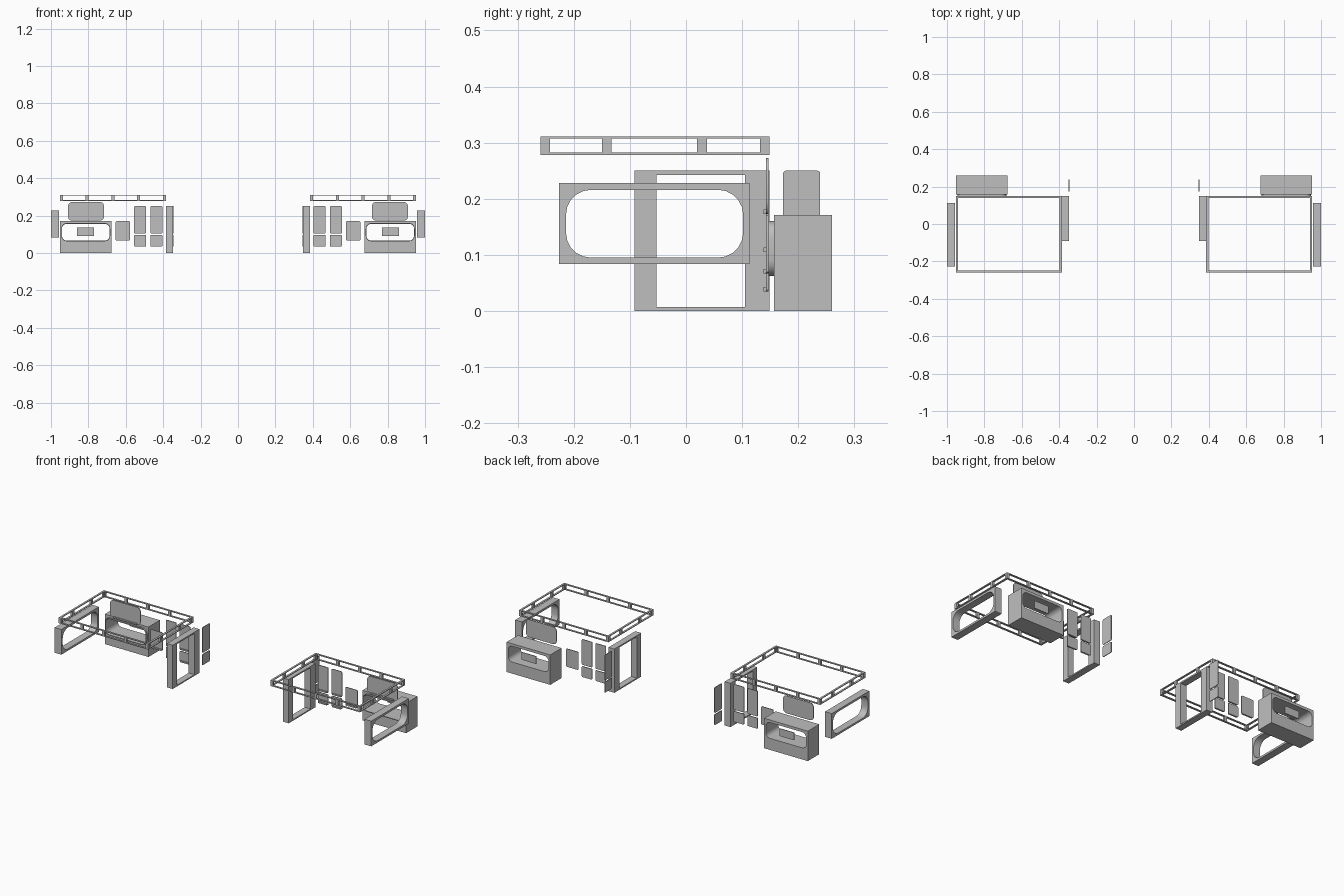
import bpy, bmesh, math

cube = bpy.data.objects.get("Cube")
if cube:
    bpy.data.objects.remove(cube, do_unlink=True)

grey = bpy.data.materials.new("plain_grey")
grey.use_nodes = True
COLOUR = (0.52, 0.52, 0.52, 1)
grey.diffuse_color = COLOUR
grey.node_tree.nodes["Principled BSDF"].inputs["Base Color"].default_value = COLOUR


def outline(u0, u1, v0, v1, radius=0, steps=1):
    """Rectangle outline; one step chamfers the corners, more steps round them."""
    if not radius:
        return [(u0, v0), (u1, v0), (u1, v1), (u0, v1)]
    corners = [(u1 - radius, v1 - radius), (u0 + radius, v1 - radius),
               (u0 + radius, v0 + radius), (u1 - radius, v0 + radius)]
    points = []
    for quarter, (cu, cv) in enumerate(corners):
        for i in range(steps + 1):
            a = math.pi / 2 * (quarter + i / steps)
            points.append((cu + radius * math.cos(a), cv + radius * math.sin(a)))
    return points


PLACE = {"X": lambda u, v, w: (w, u, v),
         "Y": lambda u, v, w: (u, w, v),
         "Z": lambda u, v, w: (u, v, w)}


def add_prism(bm, axis, low, high, outer, hole=None):
    """Extrude an outline, with an optional hole, along an axis."""
    edges = []
    for loop in (outer, hole or []):
        verts = [bm.verts.new(PLACE[axis](u, v, low)) for u, v in loop]
        edges += [bm.edges.new((a, b)) for a, b in zip(verts, verts[1:] + verts[:1])]
    cap = bmesh.ops.triangle_fill(bm, edges=edges, use_beauty=True)["geom"]
    faces = [g for g in cap if isinstance(g, bmesh.types.BMFace)]
    top = bmesh.ops.extrude_face_region(bm, geom=faces, use_keep_orig=True)["geom"]
    bmesh.ops.translate(bm, vec=PLACE[axis](0, 0, high - low),
                        verts=[g for g in top if isinstance(g, bmesh.types.BMVert)])


def make_part(name, prisms):
    """One object for each side, mirrored across x = 0."""
    for side, sign in (("left", 1), ("right", -1)):
        bm = bmesh.new()
        for prism in prisms:
            add_prism(bm, *prism)
        for v in bm.verts:
            v.co.x *= sign
        bmesh.ops.recalc_face_normals(bm, faces=bm.faces)
        mesh = bpy.data.meshes.new(f"{side}_{name}")
        bm.to_mesh(mesh)
        bm.free()
        mesh.materials.append(grey)
        obj = bpy.data.objects.new(f"{side}_{name}", mesh)
        bpy.context.collection.objects.link(obj)
        bpy.context.view_layer.objects.active = obj
        obj.select_set(True)
        bpy.ops.object.shade_smooth_by_angle(angle=math.radians(30))
        obj.select_set(False)


# Overhead ladder frame: two rectangular rails joined by short posts
X0, X1, Y0, Y1 = 0.386, 0.952, -0.259, 0.149
T = 0.011
rails = outline(X0, X1, Y0, Y1)
inside = outline(X0 + T, X1 - T, Y0 + T, Y1 - T)
frame = [("Z", 0.278, 0.282, rails, inside), ("Z", 0.307, 0.311, rails, inside)]
for y in (Y0, Y1 - T):
    for i in range(5):
        x = X0 + (X1 - X0 - 0.016) * i / 4
        frame.append(("Z", 0.282, 0.307, outline(x, x + 0.016, y, y + T)))
for x in (X0, X1 - T):
    for y in (Y0 + T, -0.15, 0.02, Y1 - 0.017):
        width = 0.006 if y in (Y0 + T, Y1 - 0.017) else 0.017
        frame.append(("Z", 0.282, 0.307, outline(x, x + T, y, y + width)))
make_part("overhead_frame", frame)

# Outer side surround with a rounded opening
make_part("side_surround", [("X", 0.958, 1.0, outline(-0.226, 0.113, 0.084, 0.228),
                             outline(-0.214, 0.102, 0.095, 0.216, 0.045, 5))])

# Inner doorway frame
make_part("doorway_frame", [("X", 0.348, 0.385, outline(-0.092, 0.149, 0, 0.25),
                             outline(-0.053, 0.105, 0.007, 0.242))])

# Rear cabinet with a rounded through opening, its sleeve and small panel
opening = outline(0.687, 0.941, 0.066, 0.156, 0.025, 4)
make_part("cabinet", [("Y", 0.157, 0.26, outline(0.676, 0.952, 0, 0.171), opening)])
make_part("cabinet_sleeve", [("Y", 0.147, 0.157,
                              outline(0.683, 0.945, 0.062, 0.16, 0.029, 4), opening)])
make_part("small_panel", [("Y", 0.25, 0.254, outline(0.769, 0.861, 0.092, 0.135))])


# Thin rear wall panels with a narrow lip along the bottom
def wall_panel(name, x0, x1, z0, z1, cut):
    make_part(name, [("Y", 0.143, 0.147, outline(x0, x1, z0, z1, cut, 3)),
                     ("Y", 0.138, 0.143, outline(x0 + cut, x1 - cut, z0, z0 + 0.008))])


wall_panel("wide_panel", 0.716, 0.909, 0.173, 0.273, 0.022)
wall_panel("square_panel", 0.578, 0.654, 0.067, 0.17, 0.005)
for number, x in enumerate((0.404, 0.491), 1):
    wall_panel(f"tall_panel_{number}", x, x + 0.065, 0.105, 0.25, 0.005)
    wall_panel(f"low_panel_{number}", x, x + 0.065, 0.035, 0.096, 0.005)

# Matching pair of panels turned sideways
for name, z0, z1 in (("tall", 0.105, 0.25), ("low", 0.035, 0.096)):
    make_part(f"turned_{name}_panel",
              [("X", 0.345, 0.349, outline(0.173, 0.239, z0, z1, 0.005, 3))])
